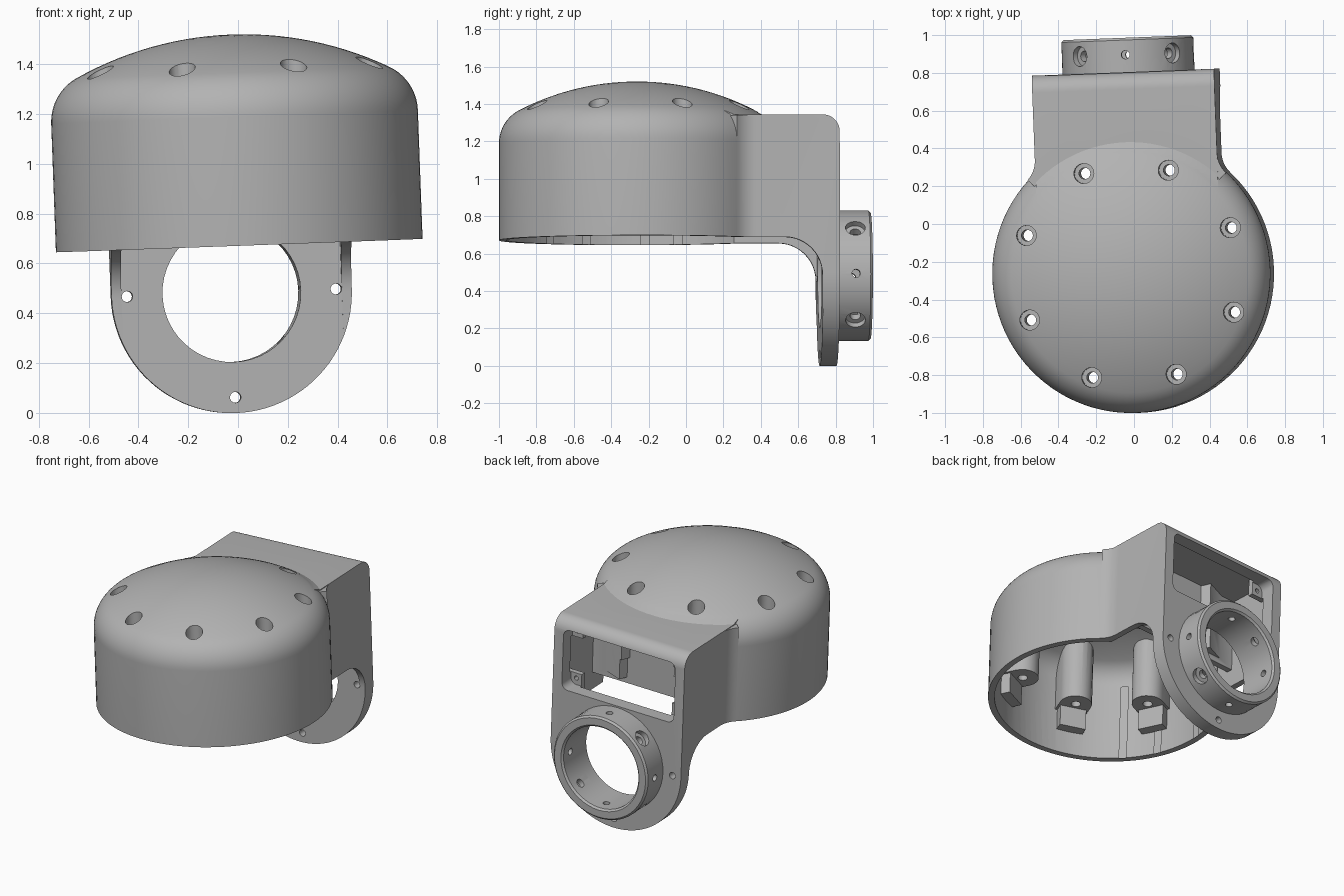
import bpy, bmesh, math
from math import sin, cos, pi, sqrt, atan2, radians
from mathutils import Matrix, Vector

if "Cube" in bpy.data.objects:
    bpy.data.objects.remove(bpy.data.objects["Cube"])

# Main sizes, measured from the dome axis and the rim plane
DOME_R, FILLET, CAP_R, APEX = 0.737, 0.2, 1.37, 0.848
HALF_W, BACK, FRONT, TOP, WALL = 0.483, 1.068, 0.975, 0.655, 0.04
RING_Z, RING_R, BORE, RING_END = -0.19, 0.35, 0.278, 1.25


def finish(bm, name):
    bmesh.ops.remove_doubles(bm, verts=bm.verts, dist=1e-5)
    bmesh.ops.recalc_face_normals(bm, faces=bm.faces)
    mesh = bpy.data.meshes.new(name)
    bm.to_mesh(mesh)
    bm.free()
    obj = bpy.data.objects.new(name, mesh)
    bpy.context.scene.collection.objects.link(obj)
    return obj


def arc(cx, cy, r, a, b, n=10):
    return [(cx + r * cos(a + (b - a) * i / n), cy + r * sin(a + (b - a) * i / n))
            for i in range(n + 1)]


def prism(name, pts, axis, lo, hi):
    """Extrude a flat outline along x, y or z."""
    place = {"x": lambda p, t: (t, p[0], p[1]),
             "y": lambda p, t: (p[0], t, p[1]),
             "z": lambda p, t: (p[0], p[1], t)}[axis]
    bm = bmesh.new()
    face = bm.faces.new([bm.verts.new(place(p, lo)) for p in pts])
    out = bmesh.ops.extrude_face_region(bm, geom=[face])
    shift = Vector(place((0, 0), hi - lo))
    bmesh.ops.translate(bm, vec=shift, verts=[v for v in out["geom"] if isinstance(v, bmesh.types.BMVert)])
    return finish(bm, name)


def block(name, x0, x1, y0, y1, z0, z1):
    return prism(name, [(x0, y0), (x1, y0), (x1, y1), (x0, y1)], "z", z0, z1)


def lathe(name, profile, steps=96, closed=False):
    """Spin an (r, z) profile round the z axis."""
    bm = bmesh.new()
    vs = [bm.verts.new((r, 0, z)) for r, z in profile]
    es = [bm.edges.new(e) for e in zip(vs, vs[1:])]
    if closed:
        es.append(bm.edges.new((vs[-1], vs[0])))
    bmesh.ops.spin(bm, geom=vs + es, cent=(0, 0, 0), axis=(0, 0, 1), angle=2 * pi, steps=steps)
    return finish(bm, name)


def rod(name, centre, direction, r, length, sides=24):
    bm = bmesh.new()
    turn = Vector(direction).to_track_quat("Z", "Y").to_matrix().to_4x4()
    bmesh.ops.create_cone(bm, cap_ends=True, segments=sides, radius1=r, radius2=r, depth=length,
                          matrix=Matrix.Translation(centre) @ turn)
    return finish(bm, name)


def join(objs):
    """Merge separate solids into one object."""
    bm = bmesh.new()
    for o in objs:
        bm.from_mesh(o.data)
        bpy.data.objects.remove(o)
    return finish(bm, "cutters")


def combine(obj, other, op):
    mod = obj.modifiers.new("cut", "BOOLEAN")
    mod.operation, mod.solver, mod.object = op, "EXACT", other
    deps = bpy.context.evaluated_depsgraph_get()
    mesh = bpy.data.meshes.new_from_object(obj.evaluated_get(deps))
    obj.modifiers.clear()
    obj.data = mesh
    bpy.data.objects.remove(other)
    return obj


def dome(name, t, bottom):
    """Domed drum, shrunk inward by t."""
    zc, rf = APEX - CAP_R, DOME_R - FILLET
    zf = zc + sqrt((CAP_R - FILLET) ** 2 - rf ** 2)
    tangent = atan2(zf - zc, rf)
    pts = [(0, bottom), (DOME_R - t, bottom)]
    pts += arc(rf, zf, FILLET - t, 0, tangent, 10)
    pts += arc(0, zc, CAP_R - t, tangent, pi / 2, 14)[1:-1] + [(0, APEX - t)]
    return lathe(name, pts)


# Outer body: drum, rear box with curved underside and rounded flange
housing = dome("housing", 0, 0)
side = [(0.3, 0)] + arc(0.775, -0.2, 0.2, pi / 2, 0, 12)
side += [(FRONT, -0.7), (BACK, -0.7)] + arc(BACK - 0.09, TOP - 0.09, 0.09, 0, pi / 2) + [(0.3, TOP)]
rear = prism("rear", side, "x", -0.6, 0.6)
shield = arc(0, RING_Z, HALF_W, pi, 2 * pi, 48) + [(HALF_W, 0.8), (-HALF_W, 0.8)]
rear = combine(rear, prism("shield", shield, "y", 0, 1.2), "INTERSECT")
combine(housing, rear, "UNION")

# Shallow cap continued over the box
zc = APEX - 0.002 - CAP_R
cap_edge = math.acos(0.72 / CAP_R)
cap = lathe("cap", [(0, 0.5), (0.72, 0.5)] + arc(0, zc, CAP_R, cap_edge, pi / 2, 14)[:-1]
            + [(0, zc + CAP_R)])
combine(cap, block("trim", -HALF_W + 0.001, HALF_W - 0.001, 0.1, 1, 0.4, 1), "INTERSECT")
combine(housing, cap, "UNION")

# Concave blends between drum and box
f = 0.15
fx = HALF_W + f
fy = sqrt((DOME_R + f) ** 2 - fx ** 2)
blend = arc(fx, fy, f, pi + atan2(fy, fx), pi, 8)
outline = [(0.3, 0.3)] + blend + [(0.465, fy + 0.02), (0.3, fy + 0.02)]
for s in (1, -1):
    combine(housing, prism("blend", [(s * x, y) for x, y in outline], "z", 0, TOP - 0.005), "UNION")

# Cavity, with screw posts, partition and corner tabs left standing
cavity = dome("cavity", WALL, -0.1)
combine(cavity, block("box_cavity", -HALF_W + WALL, HALF_W - WALL, 0, FRONT + 0.003, -0.8, TOP - WALL), "UNION")
angles = [radians(22.5 + 45 * i) for i in range(8)]
POST = 0.585
post_shape = arc(POST, 0, 0.1, pi / 2, 3 * pi / 2) + [(0.75, -0.1), (0.75, 0.1)]
foot_shape = [(0.63, -0.085), (0.75, -0.085), (0.75, 0.085), (0.63, 0.085)]


def around(shape, z0, z1):
    return join([prism("post", [(x * cos(a) - y * sin(a), x * sin(a) + y * cos(a)) for x, y in shape],
                       "z", z0, z1) for a in angles])


combine(cavity, around(post_shape, 0.3, 0.9), "DIFFERENCE")
combine(cavity, around(foot_shape, 0.16, 0.35), "DIFFERENCE")
combine(cavity, block("partition", -0.5, 0.5, 0.63, 0.67, 0.12, 0.75), "DIFFERENCE")
tabs = [block("tab", min(s * 0.335, s * 0.5), max(s * 0.335, s * 0.5), 0.93, 1.0, z, z + 0.15)
        for s in (1, -1) for z in (0.1, 0.5)]
combine(cavity, join(tabs), "DIFFERENCE")
combine(housing, cavity, "DIFFERENCE")

# Rear opening with rounded corners
ox, oz0, oz1, cr = 0.415, 0.17, 0.585, 0.045
opening = []
for i, (cx, cz) in enumerate([(ox - cr, oz1 - cr), (cr - ox, oz1 - cr), (cr - ox, oz0 + cr), (ox - cr, oz0 + cr)]):
    opening += arc(cx, cz, cr, i * pi / 2, (i + 1) * pi / 2, 6)
combine(housing, prism("opening", opening, "y", 0.965, 1.2), "DIFFERENCE")

# Bore, flange holes and tab holes
Y = (0, 1, 0)
holes = [rod("bore", (0, 1.05, RING_Z), Y, BORE, 0.4, 48)]
holes += [rod("hole", (0.42 * cos(a), 1.02, RING_Z + 0.42 * sin(a)), Y, 0.022, 0.3)
          for a in (0, pi, 1.5 * pi)]
holes += [rod("hole", (s * 0.375, 0.95, z), Y, 0.015, 0.1, 12) for s in (1, -1) for z in (0.215, 0.54)]
combine(housing, join(holes), "DIFFERENCE")

# Counterbored screw holes in the dome
for r, z0 in ((0.03, 0.05), (0.053, 0.6)):
    combine(housing, join([rod("screw", (POST * cos(a), POST * sin(a), (z0 + 1) / 2), (0, 0, 1), r, 1 - z0)
                           for a in angles]), "DIFFERENCE")

# Mounting ring with radial holes, alternately plain and counterbored
c = 0.012
ring = lathe("mount_ring", [(BORE, BACK - 0.008), (RING_R, BACK - 0.008), (RING_R, RING_END - c),
                            (RING_R - c, RING_END), (BORE + c, RING_END), (BORE, RING_END - c)],
             48, True)
ring.data.transform(Matrix.Translation((0, 0, RING_Z)) @ Matrix.Rotation(-pi / 2, 4, "X"))


def radial(a, r, start):
    d = Vector((cos(a), 0, sin(a)))
    return rod("hole", Vector((0, 1.16, RING_Z)) + d * (start + 0.1), d, r, 0.2)


combine(ring, join([radial(i * pi / 4, 0.028 if i % 2 else 0.022, 0.22) for i in range(8)]), "DIFFERENCE")
combine(ring, join([radial(i * pi / 4, 0.053, 0.315) for i in (1, 3, 5, 7)]), "DIFFERENCE")

# Material, slight tilt of the whole model, and shading
grey = bpy.data.materials.new("plain_grey")
grey.use_nodes = True
colour = (0.45, 0.45, 0.45, 1)
grey.diffuse_color = colour
grey.node_tree.nodes["Principled BSDF"].inputs["Base Color"].default_value = colour
pose = (Matrix.Translation((0.005, -0.263, 0.672)) @ Matrix.Rotation(radians(2.2), 4, "Z")
        @ Matrix.Rotation(radians(-2.1), 4, "Y"))
bpy.ops.object.select_all(action="DESELECT")
for obj in (housing, ring):
    obj.data.transform(pose)
    obj.data.materials.clear()
    obj.data.materials.append(grey)
    obj.select_set(True)
    bpy.context.view_layer.objects.active = obj
bpy.ops.object.shade_smooth_by_angle(angle=radians(30))
